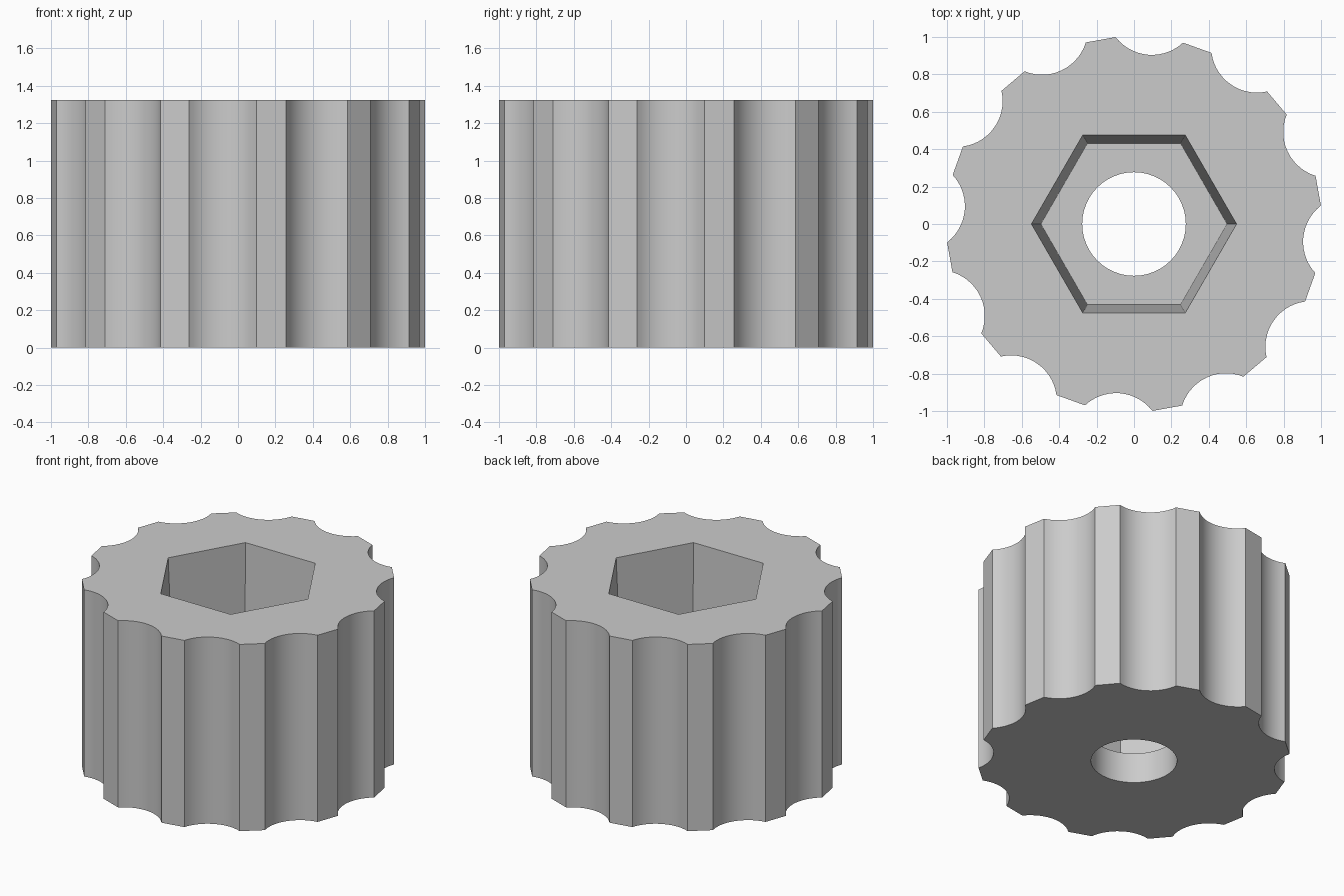
import bpy, bmesh, math

HEIGHT = 1.325
FLOOR = 0.215       # height of the hexagonal pocket's floor
LOBES = 12
LOBE_ANGLE = math.radians(10.25)
SCALLOP_R = 0.245
SCALLOP_DIST = 1.153
SCALLOP_SWEEP = math.radians(47.6)
ARC_STEPS = 14

if "Cube" in bpy.data.objects:
    bpy.data.objects.remove(bpy.data.objects["Cube"])

grey = bpy.data.materials.new("plain grey")
grey.use_nodes = True
colour = (0.6, 0.6, 0.6, 1)
grey.diffuse_color = colour
grey.node_tree.nodes["Principled BSDF"].inputs["Base Color"].default_value = colour


def ring(radius, sides):
    return [(radius * math.cos(math.tau * i / sides),
             radius * math.sin(math.tau * i / sides)) for i in range(sides)]


def loft(name, lower, z0, upper, z1):
    """Closed solid between two matching outlines."""
    bm = bmesh.new()
    low = [bm.verts.new((x, y, z0)) for x, y in lower]
    top = [bm.verts.new((x, y, z1)) for x, y in upper]
    bm.faces.new(low[::-1])
    bm.faces.new(top)
    for i in range(len(low)):
        j = (i + 1) % len(low)
        bm.faces.new((low[i], low[j], top[j], top[i]))
    mesh = bpy.data.meshes.new(name)
    bm.to_mesh(mesh)
    bm.free()
    mesh.materials.append(grey)
    obj = bpy.data.objects.new(name, mesh)
    bpy.context.collection.objects.link(obj)
    return obj


# Scalloped outline: concave arcs joined by flat lobe tips
outline = []
for k in range(LOBES):
    mid = LOBE_ANGLE + math.tau * (k + 0.5) / LOBES
    cx, cy = SCALLOP_DIST * math.cos(mid), SCALLOP_DIST * math.sin(mid)
    for s in range(ARC_STEPS + 1):
        a = mid + math.pi + SCALLOP_SWEEP * (1 - 2 * s / ARC_STEPS)
        outline.append((cx + SCALLOP_R * math.cos(a), cy + SCALLOP_R * math.sin(a)))

knob = loft("knob_body", outline, 0, outline, HEIGHT)

# Tapered hexagonal pocket, continued just above the top face
slope = (0.548 - 0.498) / (HEIGHT - FLOOR)
extra = 0.1
pocket = loft("hex_pocket_cutter", ring(0.498, 6), FLOOR,
              ring(0.548 + slope * extra, 6), HEIGHT + extra)

# Round through hole
bore_outline = ring(0.277, 48)
bore = loft("bore_cutter", bore_outline, -extra, bore_outline, FLOOR + extra)

# Cut both recesses and remove the cutters
bpy.ops.object.select_all(action="DESELECT")
bpy.context.view_layer.objects.active = knob
knob.select_set(True)
for cutter in (pocket, bore):
    cutter.hide_render = True
    cut = knob.modifiers.new(cutter.name, "BOOLEAN")
    cut.operation = "DIFFERENCE"
    cut.solver = "EXACT"
    cut.object = cutter
    bpy.ops.object.modifier_apply(modifier=cut.name)
    bpy.data.objects.remove(cutter)

bpy.ops.object.shade_smooth_by_angle(angle=math.radians(30))
